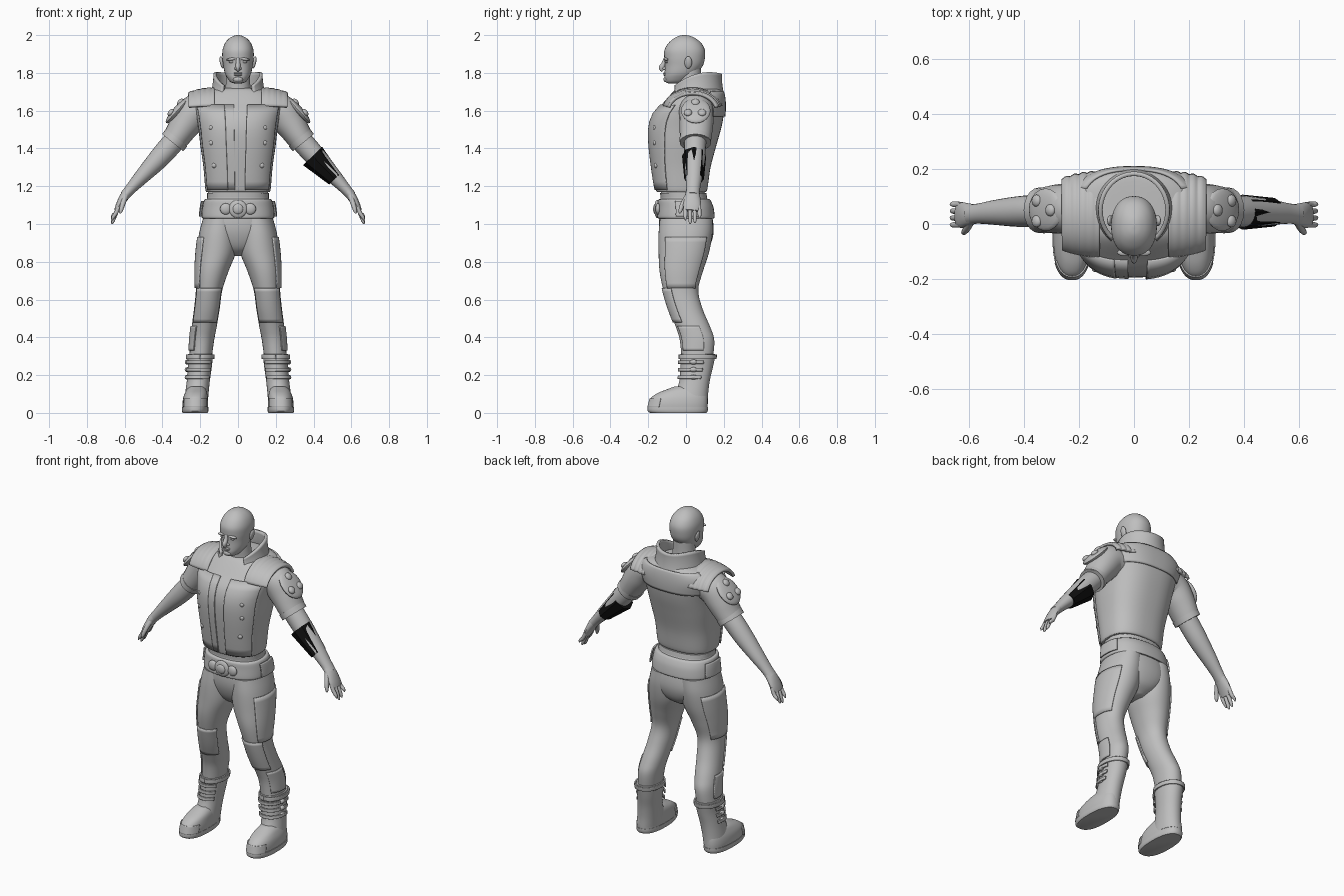
import bpy, bmesh, math
from mathutils import Vector, Matrix

cube = bpy.data.objects.get("Cube")
if cube:
    bpy.data.objects.remove(cube)


def material(name, value):
    mat = bpy.data.materials.new(name)
    mat.use_nodes = True
    colour = (value, value, value, 1)
    mat.diffuse_color = colour
    mat.node_tree.nodes["Principled BSDF"].inputs["Base Color"].default_value = colour
    return mat


GREY = material("plain grey", .52)
BLACK = material("matte black", .005)


def finish(name, bm, mirror=False, mat=GREY, thick=0, angle=40):
    """Turn a bmesh into a shaded object, optionally thickened and mirrored."""
    bmesh.ops.recalc_face_normals(bm, faces=bm.faces)
    mesh = bpy.data.meshes.new(name)
    bm.to_mesh(mesh)
    bm.free()
    mesh.materials.append(mat)
    for poly in mesh.polygons:
        poly.use_smooth = angle > 0
    if angle > 0:
        mesh.set_sharp_from_angle(angle=math.radians(angle))
    obj = bpy.data.objects.new(name, mesh)
    bpy.context.collection.objects.link(obj)
    if thick:
        solid = obj.modifiers.new("thickness", "SOLIDIFY")
        solid.thickness = thick
        solid.offset = 0
    if mirror:
        obj.modifiers.new("mirror", "MIRROR").use_clip = False
    return obj


def smooth(rows, steps=5):
    """Catmull-Rom interpolation of every value in the rows."""
    out = []
    for i in range(len(rows) - 1):
        quad = [rows[max(i - 1, 0)], rows[i], rows[i + 1], rows[min(i + 2, len(rows) - 1)]]
        for k in range(steps):
            t = k / steps
            out.append(tuple(b + t / 2 * (c - a + t * (2 * a - 5 * b + 4 * c - d + t * (3 * (b - c) + d - a)))
                             for a, b, c, d in zip(*quad)))
    return out + [rows[-1]]


def skin(bm, rings):
    """Bridge closed rings of points and cap both ends."""
    loops = [[bm.verts.new(p) for p in ring] for ring in rings]
    n = len(loops[0])
    for low, high in zip(loops, loops[1:]):
        for i in range(n):
            j = (i + 1) % n
            bm.faces.new((low[i], low[j], high[j], high[i]))
    bm.faces.new(loops[0])
    bm.faces.new(loops[-1])


def around(row, a, power, grow=0):
    """Point on a level section (z, centre x, half width, front y, back y); angle 0 faces front."""
    z, cx, rx, front, back = row
    s, c = math.sin(a), math.cos(a)
    x = cx + (rx + grow) * math.copysign(abs(s) ** (2 / power), s)
    y = (front + back) / 2 - ((back - front) / 2 + grow) * math.copysign(abs(c) ** (2 / power), c)
    return Vector((x, y, z))


def body(name, rows, power=2, mirror=False, n=40, steps=5):
    bm = bmesh.new()
    skin(bm, [[around(r, math.tau * i / n, power) for i in range(n)] for r in smooth(rows, steps)])
    return finish(name, bm, mirror)


def tube(name, rows, mirror=True, n=20, steps=5, **look):
    """Limb through rows of (x, y, z, radius across, radius along y)."""
    rows = smooth(rows, steps)
    centres = [Vector(r[:3]) for r in rows]
    rings = []
    for i, (c, r) in enumerate(zip(centres, rows)):
        along = centres[min(i + 1, len(rows) - 1)] - centres[max(i - 1, 0)]
        across = along.cross(Vector((0, 1, 0))).normalized()
        depth = across.cross(along).normalized()
        rings.append([c + across * r[3] * math.cos(math.tau * k / n) + depth * r[4] * math.sin(math.tau * k / n)
                      for k in range(n)])
    bm = bmesh.new()
    skin(bm, rings)
    return finish(name, bm, mirror, **look)


def sheet(name, point, nu=24, nv=10, thick=.008, mirror=False):
    """Thin plate from a function of two values between 0 and 1."""
    bm = bmesh.new()
    grid = [[bm.verts.new(point(u / nu, v / nv)) for v in range(nv + 1)] for u in range(nu + 1)]
    for a, b in zip(grid, grid[1:]):
        for j in range(nv):
            bm.faces.new((a[j], b[j], b[j + 1], a[j + 1]))
    return finish(name, bm, mirror, thick=thick)


def wrap(name, rows, power, angles, heights, grow=.005, mirror=False):
    """Plate lying on the surface of a lofted part."""
    dense = smooth(rows, 8)

    def point(u, v):
        z = heights[0] + (heights[1] - heights[0]) * v
        a = math.radians(angles[0] + (angles[1] - angles[0]) * u)
        lo, hi = next(((p, q) for p, q in zip(dense, dense[1:]) if min(p[0], q[0]) <= z <= max(p[0], q[0])))
        t = (z - lo[0]) / (hi[0] - lo[0])
        return around([p + (q - p) * t for p, q in zip(lo, hi)], a, power, grow)
    return sheet(name, point, mirror=mirror)


def blob(name, place, size, tilt=0, axis="Y", mirror=False):
    bm = bmesh.new()
    bmesh.ops.create_uvsphere(bm, u_segments=20, v_segments=12, radius=1)
    turn = Matrix.Rotation(math.radians(tilt), 4, axis)
    bm.transform(Matrix.Translation(place) @ turn @ Matrix.Diagonal((*size, 1)))
    return finish(name, bm, mirror)


# Head, neck and face
body("head", [(1.745, 0, .02, -.095, -.03), (1.752, 0, .04, -.108, .0), (1.775, 0, .058, -.114, .035),
              (1.80, 0, .070, -.113, .06), (1.84, 0, .078, -.112, .09), (1.88, 0, .083, -.115, .10),
              (1.92, 0, .082, -.114, .10), (1.955, 0, .07, -.095, .083), (1.98, 0, .05, -.068, .055),
              (1.995, 0, .025, -.04, .025), (2.0, 0, .004, -.012, .0)], 2.2)
body("neck", [(1.64, 0, .10, -.07, .12), (1.70, 0, .072, -.045, .09), (1.75, 0, .064, -.045, .08),
              (1.82, 0, .062, -.05, .08)])
tube("nose", [(0, -.108, 1.88, .008, .009), (0, -.118, 1.85, .012, .011), (0, -.127, 1.828, .012, .017),
              (0, -.118, 1.815, .008, .014)], False)
blob("nostrils", (.011, -.113, 1.823), (.009, .011, .008), mirror=True)
blob("brows", (.032, -.104, 1.873), (.03, .013, .008), 8, mirror=True)
blob("eyes", (.033, -.099, 1.858), (.014, .011, .007), mirror=True)
blob("upper_lip", (0, -.112, 1.798), (.025, .009, .005))
blob("lower_lip", (0, -.111, 1.789), (.021, .009, .006))
blob("chin", (0, -.104, 1.766), (.026, .015, .016))
blob("ears", (.086, .012, 1.855), (.01, .02, .033), 12, mirror=True)

# Vest and its panels
vest = [(1.17, 0, .165, -.15, .10), (1.185, 0, .173, -.16, .113), (1.3, 0, .183, -.178, .13),
        (1.42, 0, .20, -.192, .162), (1.51, 0, .21, -.193, .187), (1.58, 0, .222, -.172, .2),
        (1.64, 0, .232, -.122, .202), (1.69, 0, .20, -.078, .195), (1.715, 0, .13, -.05, .18),
        (1.72, 0, .06, -.02, .14)]
body("vest", vest, 2.5, n=64)
wrap("left_front_panel", vest, 2.5, (8, 62), (1.18, 1.63))
wrap("right_front_panel", vest, 2.5, (-62, -13), (1.18, 1.63))
wrap("front_placket", vest, 2.5, (-13, -3), (1.18, 1.63), .002)
wrap("back_yoke", vest, 2.5, (115, 245), (1.57, 1.70))
for place in ((.14, -.163, 1.51), (.14, -.163, 1.43), (.125, -.158, 1.31)):
    blob("vest_button", place, (.014, .012, .014), mirror=True)


def collar_point(u, v):
    a = math.radians(38 + 284 * u)
    back = (1 - math.cos(a)) / 2
    wing = abs(math.sin(a)) ** 2
    low, high = 1.665 + .015 * back, 1.71 + .085 * back + .04 * wing
    flare = .018 * v * v
    return Vector(((.142 - .038 * v + flare) * math.sin(a),
                   .05 - (.145 - .03 * v + flare) * math.cos(a), low + (high - low) * v))


sheet("collar", collar_point, 48, 8, .016)


def pad_point(u, v):
    t = -1.35 + 2.7 * u
    drop = .025 * v * v
    ridge = .003 * math.cos(v * 9 * math.pi) * u
    return Vector((.125 + .135 * v, .035 + (.153 - drop + ridge) * math.sin(t),
                   1.597 + (.118 - drop + ridge) * math.cos(t)))


sheet("shoulder_pads", pad_point, 24, 24, .016, True)

# Arms, sleeves and hands
tube("sleeves", [(.15, .055, 1.60, .085, .09), (.225, .055, 1.595, .092, .092), (.275, .055, 1.535, .084, .09),
                 (.315, .052, 1.475, .073, .085), (.342, .05, 1.435, .068, .08)])
tube("sleeve_cuffs", [(.325, .05, 1.457, .073, .084), (.346, .05, 1.431, .072, .083)])
tube("forearms", [(.30, .05, 1.48, .055, .06), (.365, .048, 1.408, .058, .058), (.43, .045, 1.335, .053, .055),
                  (.51, .042, 1.25, .04, .045), (.565, .038, 1.19, .03, .037), (.60, .035, 1.15, .026, .036)])
tube("palms", [(.575, .036, 1.18, .026, .034), (.605, .034, 1.14, .024, .042), (.628, .032, 1.10, .019, .047),
               (.642, .03, 1.07, .014, .04)], n=16)
for i, tip_z in enumerate((1.02, 1.0, 1.005, 1.03)):
    y = -.003 + .024 * i
    tube("fingers", [(.627, y, 1.10, .011, .011), (.645, y * 1.03, 1.06, .011, .011),
                     (.662, y * 1.05, tip_z + .015, .009, .009), (.668, y * 1.05, tip_z, .003, .003)], n=10, steps=3)
tube("thumbs", [(.595, .01, 1.15, .015, .015), (.61, -.018, 1.105, .013, .013), (.62, -.03, 1.07, .01, .01),
                (.624, -.033, 1.055, .003, .003)], n=10, steps=3)
tube("left_bracer", [(.395, .043, 1.36, .07, .064), (.513, .043, 1.238, .042, .052)], False, 8, 1,
     mat=BLACK, angle=0)

# Upper arm plates with studs
blob("arm_plates", (.322, .052, 1.60), (.088, .078, .022), 48, mirror=True)
for x, y, z in ((.305, .05, 1.645), (.355, .01, 1.59), (.355, .085, 1.59)):
    blob("plate_studs", (x, y, z), (.022, .022, .014), 48, mirror=True)

# Hips, belt and buckle
body("hips", [(1.19, 0, .155, -.13, .09), (1.1, 0, .17, -.138, .125), (1.0, 0, .188, -.143, .145),
              (.93, 0, .18, -.13, .142), (.87, 0, .11, -.10, .115), (.83, 0, .03, -.05, .06)], 2.3)
belt = [(1.03, 0, .188, -.148, .148), (1.04, 0, .193, -.153, .152), (1.09, 0, .188, -.15, .145),
        (1.125, 0, .18, -.148, .13), (1.133, 0, .17, -.138, .12)]
body("belt", belt, 2.4)
body("waistband", [(1.14, 0, .163, -.135, .112), (1.165, 0, .163, -.137, .107)], 2.4, steps=1)
blob("buckle", (0, -.153, 1.08), (.048, .014, .048))
blob("buckle_boss", (0, -.162, 1.08), (.028, .012, .028))
blob("buckle_wings", (.065, -.148, 1.08), (.03, .014, .03), mirror=True)
wrap("hip_pouches", belt, 2.4, (75, 115), (1.04, 1.12), .01, True)

# Trousers with thigh and knee panels
leg = [(1.03, .095, .09, -.138, .14), (.95, .104, .102, -.145, .14), (.85, .115, .104, -.145, .122),
       (.75, .137, .087, -.14, .09), (.65, .153, .07, -.12, .065), (.55, .165, .068, -.09, .088),
       (.45, .18, .066, -.052, .13), (.38, .19, .063, -.032, .15), (.27, .20, .058, -.022, .14)]
body("trousers", leg, 2.1, True)
wrap("thigh_panels", leg, 2.1, (45, 140), (.66, .93), .003, True)
wrap("knee_panels", leg, 2.1, (-60, 60), (.48, .66), .003, True)
wrap("shin_panels", leg, 2.1, (35, 110), (.33, .46), .003, True)

# Boots, straps and soles
boot = [(.312, .20, .064, -.028, .153), (.30, .20, .067, -.031, .155), (.24, .202, .063, -.03, .142),
        (.17, .21, .061, -.035, .126), (.10, .218, .062, -.06, .117), (.04, .224, .063, -.09, .115)]
body("boot_shafts", boot, 2.1, True)
wrap("boot_rims", boot, 2.1, (0, 360), (.285, .308), .005, True)
for z in (.18, .22, .26):
    wrap("boot_straps", boot, 2.1, (-50, 110), (z, z + .018), .008, True)
    blob("strap_buckles", (.268, .04, z + .009), (.014, .022, .013), mirror=True)
body("feet", [(.02, .226, .067, -.198, .113), (.05, .226, .068, -.198, .115), (.08, .225, .065, -.185, .114),
              (.105, .222, .059, -.15, .11), (.125, .22, .05, -.10, .10), (.14, .218, .035, -.06, .08)], 2.4, True)
body("soles", [(0, .227, .066, -.19, .108), (.01, .227, .07, -.203, .115), (.03, .227, .07, -.203, .116)],
     2.4, True, steps=2)
wrap("toe_caps", [(.03, .226, .067, -.198, .113), (.08, .225, .065, -.185, .114)], 2.4, (-55, 55), (.03, .075), .003, True)
